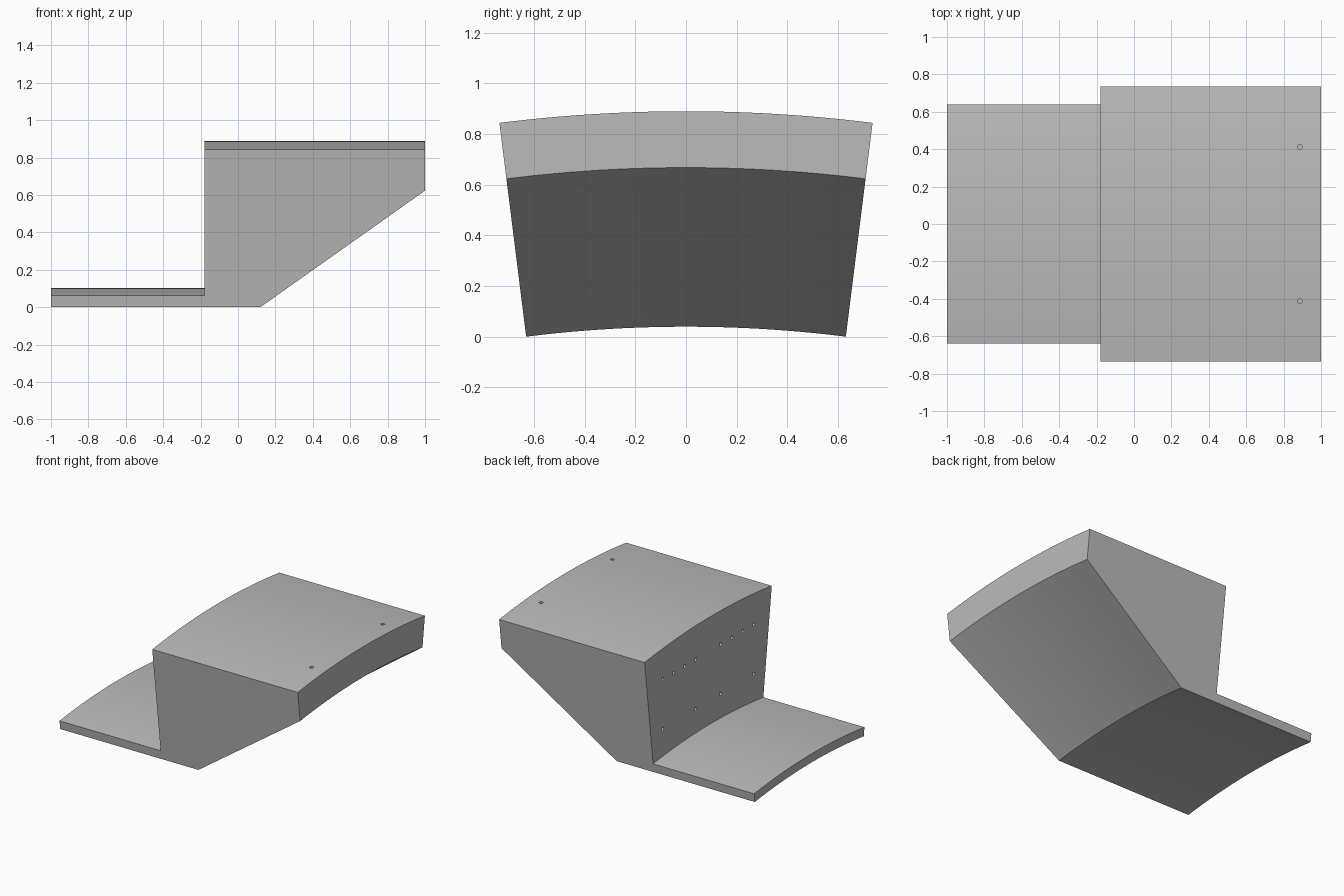
import bpy
import bmesh
import math
from mathutils import Matrix, Vector

cube = bpy.data.objects.get("Cube")
if cube:
    bpy.data.objects.remove(cube, do_unlink=True)

HALF_ANGLE = math.radians(7.125)
AXIS_Z = -5.0457        # height of the axis the section is swept about
STEPS = 40
HOLE_RADIUS = 0.013
HOLE_DEPTH = 0.1

grey = bpy.data.materials.new("plain grey")
grey.use_nodes = True
colour = (0.5, 0.5, 0.5, 1)
grey.diffuse_color = colour
grey.node_tree.nodes["Principled BSDF"].inputs["Base Color"].default_value = colour


def make_object(name, bm):
    bmesh.ops.recalc_face_normals(bm, faces=bm.faces)
    mesh = bpy.data.meshes.new(name)
    bm.to_mesh(mesh)
    bm.free()
    mesh.materials.append(grey)
    obj = bpy.data.objects.new(name, mesh)
    bpy.context.collection.objects.link(obj)
    return obj


# Stepped section (x, z on the centre line), swept through a shallow arc
section = [(-1, 0.0393), (0.12, 0.0393), (1, 0.667), (1, 0.8893),
           (-0.18, 0.8893), (-0.18, 0.103), (-1, 0.103)]
bm = bmesh.new()
rings = []
for i in range(STEPS + 1):
    a = HALF_ANGLE * (2 * i / STEPS - 1)
    rings.append([bm.verts.new((x, (z - AXIS_Z) * math.sin(a),
                                AXIS_Z + (z - AXIS_Z) * math.cos(a)))
                  for x, z in section])
for r, s in zip(rings, rings[1:]):
    for j in range(len(section)):
        k = (j + 1) % len(section)
        bm.faces.new((r[j], r[k], s[k], s[j]))
bm.faces.new(rings[0])
bm.faces.new(rings[-1])
block = make_object("stepped_arch_block", bm)

# Blind holes: a pair in the top, two rows in the step wall
drill = bmesh.new()


def add_hole(point, direction):
    turn = Vector(direction).to_track_quat('Z', 'Y').to_matrix().to_4x4()
    bmesh.ops.create_cone(drill, cap_ends=True, segments=24, radius1=HOLE_RADIUS,
                          radius2=HOLE_RADIUS, depth=2 * HOLE_DEPTH,
                          matrix=Matrix.Translation(point) @ turn)


for side in (-1, 1):
    y = 0.413 * side
    add_hole((0.886, y, AXIS_Z + math.sqrt((0.8893 - AXIS_Z) ** 2 - y * y)), (0, 0, 1))
    for n in range(4):
        y = side * (0.145 + 0.1275 * n)
        add_hole((-0.18, y, 0.64), (1, 0, 0))
        if n in (0, 3):
            add_hole((-0.18, y, 0.277), (1, 0, 0))
cutter = make_object("hole_cutter", drill)
cutter.hide_render = True
cutter.hide_viewport = True

cut = block.modifiers.new("holes", 'BOOLEAN')
cut.operation = 'DIFFERENCE'
cut.solver = 'EXACT'
cut.object = cutter

# Apply the cut, then smooth the curved faces and keep the edges sharp
bpy.context.view_layer.update()
bpy.context.view_layer.objects.active = block
block.select_set(True)
bpy.ops.object.modifier_apply(modifier=cut.name)
bpy.data.objects.remove(cutter, do_unlink=True)
bpy.ops.object.shade_smooth_by_angle(angle=math.radians(30))
